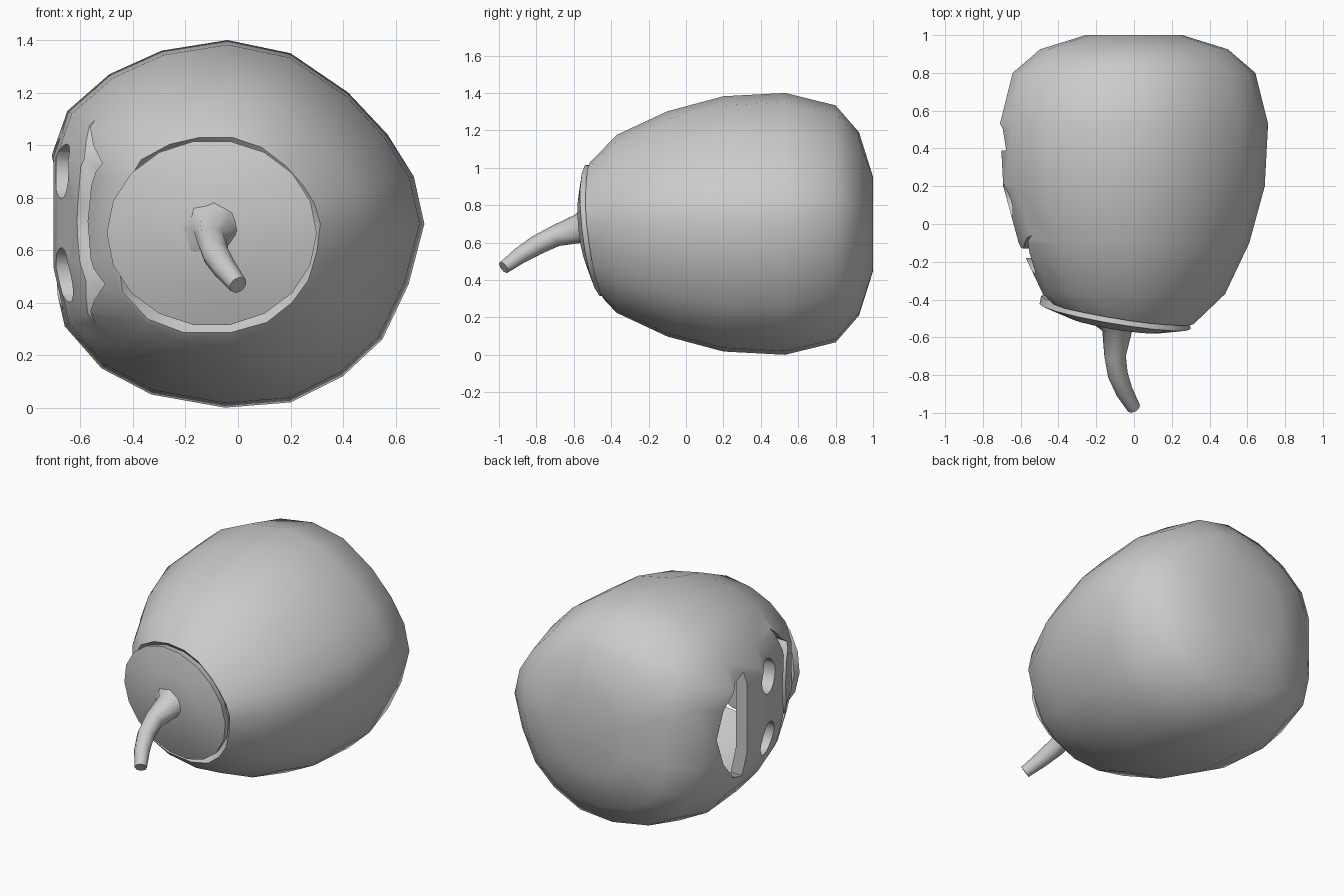
import bpy, bmesh, math
from mathutils import Vector

if "Cube" in bpy.data.objects:
    bpy.data.objects.remove(bpy.data.objects["Cube"])

def make_obj(name, bm, angle=None):
    bmesh.ops.recalc_face_normals(bm, faces=bm.faces[:])
    me = bpy.data.meshes.new(name)
    bm.to_mesh(me)
    bm.free()
    ob = bpy.data.objects.new(name, me)
    bpy.context.collection.objects.link(ob)
    if angle:
        smooth(ob, angle)
    return ob

def smooth(ob, angle):
    bpy.ops.object.select_all(action='DESELECT')
    ob.select_set(True)
    bpy.context.view_layer.objects.active = ob
    bpy.ops.object.shade_smooth_by_angle(angle=math.radians(angle))

def loft(bm, rings, cap_start=False, cap_end=False):
    vs = [[bm.verts.new(p) for p in r] for r in rings]
    n = len(vs[0])
    for a, b in zip(vs, vs[1:]):
        for i in range(n):
            j = (i + 1) % n
            bm.faces.new((a[i], a[j], b[j], b[i]))
    if cap_start:
        bm.faces.new(vs[0])
    if cap_end:
        bm.faces.new(vs[-1])
    return vs

# hollow pumpkin body: irregular section scaled along y
section = [(.71, 0), (.67, .18), (.57, .34), (.42, .5), (.2, .65), (-.04, .7), (-.29, .66),
           (-.49, .57), (-.65, .43), (-.71, .26), (-.71, -.17), (-.66, -.39), (-.52, -.55),
           (-.33, -.65), (-.05, -.7), (.2, -.68), (.4, -.58), (.55, -.44), (.65, -.23)]
profile = [(1, .36), (.925, .70), (.8, .905), (.53, 1), (.2, .975), (-.1, .86),
           (-.37, .68), (-.54, .43), (-.62, .3)]
bm = bmesh.new()
loft(bm, [[(x * s, y, .7 + z * s) for x, z in section] for y, s in profile], cap_start=True)
bmesh.ops.recalc_face_normals(bm, faces=bm.faces[:])
bmesh.ops.bisect_plane(bm, geom=bm.verts[:] + bm.edges[:] + bm.faces[:],
                       plane_co=(-.1, -.46, .665), plane_no=(-.165, -1, -.11), clear_outer=True)
back = max(bm.faces, key=lambda f: f.calc_center_median().y)
if back.normal.y < 0:
    bmesh.ops.reverse_faces(bm, faces=bm.faces[:])
body = make_obj("pumpkin_body", bm)
sol = body.modifiers.new("shell", 'SOLIDIFY')
sol.thickness = .08
sol.offset = -1

# carved face cutters, extruded along x through the -x wall
def cutter(name, pts):
    bm = bmesh.new()
    loft(bm, [[(x, y, z) for y, z in pts] for x in (-1, -.25)], True, True)
    ob = make_obj(name, bm)
    ob.hide_render = True
    ob.hide_viewport = True
    ob.display_type = 'WIRE'
    mod = body.modifiers.new(name, 'BOOLEAN')
    mod.object = ob
    mod.operation = 'DIFFERENCE'
    mod.solver = 'EXACT'
    return ob

cutters = [cutter("mouth_cutter", [(.39, .37), (.39, 1.03), (.5, 1.0), (.61, .87), (.66, .7),
                                   (.61, .53), (.5, .4)])]
for side, zc in (("lower", .505), ("upper", .9)):
    cutters.append(cutter(side + "_eye_cutter",
                          [(.13 + .1 * math.cos(a), zc + .105 * math.sin(a))
                           for a in (math.tau * i / 16 for i in range(16))]))
cutters.append(cutter("brow_cutter", [(-.09, .71), (-.13, .95), (-.06, 1.1), (-.16, 1.0), (-.27, .93),
                                      (-.21, .85), (-.18, .71), (-.21, .53), (-.27, .47),
                                      (-.16, .41), (-.06, .32), (-.13, .48)]))

# bake the carving, then remove the helpers
bpy.context.view_layer.update()
dg = bpy.context.evaluated_depsgraph_get()
baked = bpy.data.meshes.new_from_object(body.evaluated_get(dg))
body.modifiers.clear()
body.data = baked
for c in cutters:
    bpy.data.objects.remove(c)
smooth(body, 40)

# tilted lid, slightly domed
def lid_ring(scale, dy):
    ring = []
    for i in range(18):
        a = math.tau * i / 18
        x, z = .4 * scale * math.cos(a), .355 * scale * math.sin(a)
        ring.append((-.1 + x, -.49 + dy - .165 * x - .11 * z, .665 + z))
    return ring

bm = bmesh.new()
loft(bm, [lid_ring(.9, .05), lid_ring(.98, .045), lid_ring(1, 0), lid_ring(.6, -.045),
          lid_ring(.2, -.062)], True, True)
make_obj("lid", bm, 40)

# bent stem with a flared foot
path = [((-.09, -.53, .685), .125), ((-.09, -.57, .675), .078), ((-.1, -.7, .635), .057),
        ((-.085, -.8, .585), .053), ((-.05, -.89, .53), .046), ((0, -.975, .467), .036)]
pts = [Vector(p) for p, r in path]
rings = []
for i, (p, r) in enumerate(path):
    d = (pts[min(i + 1, len(pts) - 1)] - pts[max(i - 1, 0)]).normalized()
    if i == 0:
        d = Vector((0, -1, 0))
    u = d.cross(Vector((0, 0, 1))).normalized()
    v = d.cross(u)
    rings.append([pts[i] + r * (math.cos(a) * u + math.sin(a) * v)
                  for a in (math.tau * k / 8 for k in range(8))])
bm = bmesh.new()
loft(bm, rings, True, True)
make_obj("stem", bm, 50)
